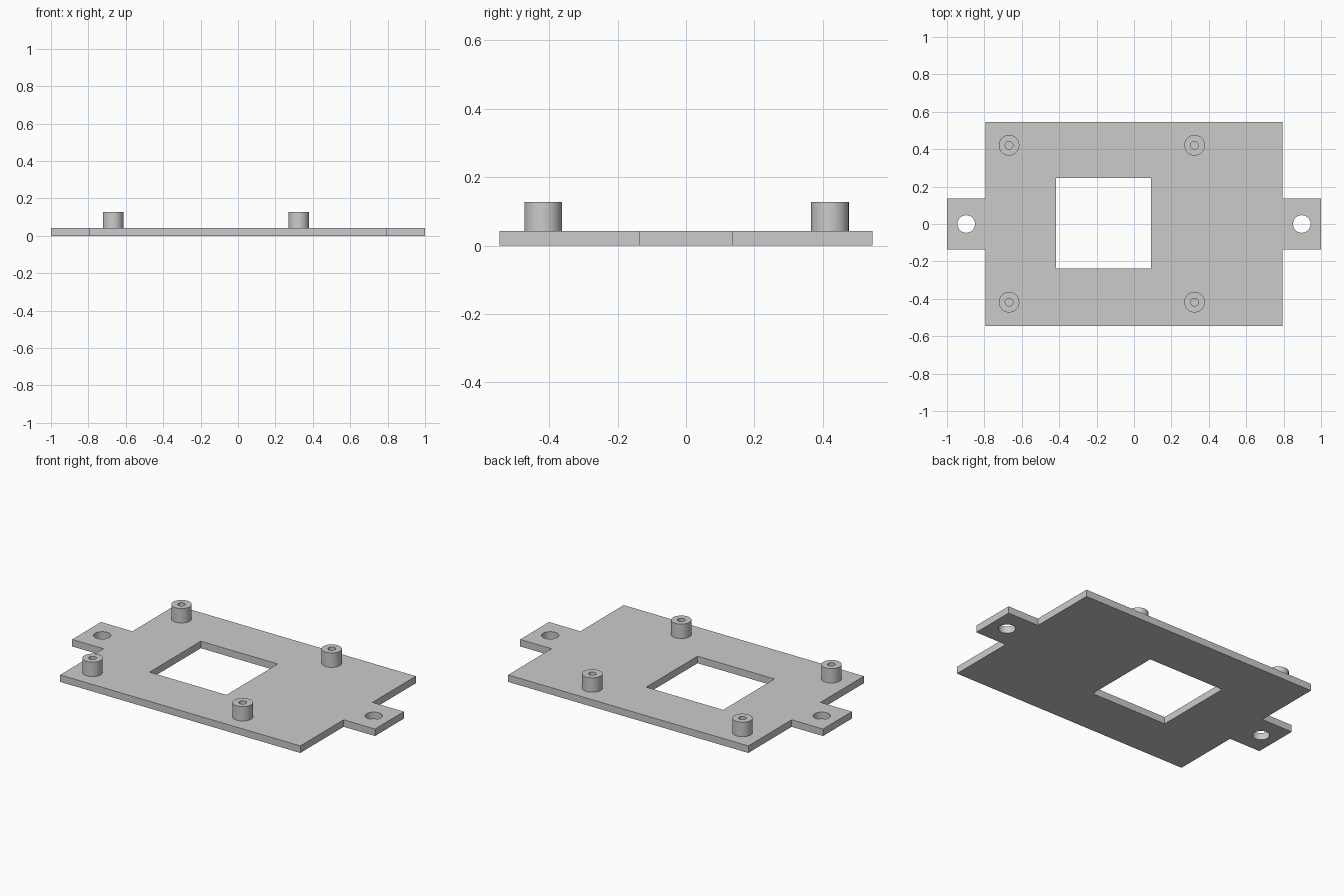
import bpy
import bmesh
from math import tau, radians
from mathutils import Matrix, Vector

cube = bpy.data.objects.get("Cube")
if cube:
    bpy.data.objects.remove(cube, do_unlink=True)

THICK = 0.042      # plate thickness
TOP = 0.128        # standoff top
SEGMENTS = 64

grey = bpy.data.materials.new("plain grey")
grey.use_nodes = True
colour = (0.6, 0.6, 0.6, 1)
grey.diffuse_color = colour
grey.node_tree.nodes["Principled BSDF"].inputs["Base Color"].default_value = colour


def add_object(name, bm):
    bmesh.ops.recalc_face_normals(bm, faces=bm.faces)
    mesh = bpy.data.meshes.new(name)
    bm.to_mesh(mesh)
    bm.free()
    mesh.materials.append(grey)
    obj = bpy.data.objects.new(name, mesh)
    bpy.context.collection.objects.link(obj)
    return obj


def smooth(obj):
    bpy.ops.object.select_all(action="DESELECT")
    obj.select_set(True)
    bpy.context.view_layer.objects.active = obj
    bpy.ops.object.shade_smooth_by_angle(angle=radians(35))


# Plate outline with a mounting tab at each end
px, py, tab = 0.793, 0.545, 0.136
half = [(px, -py), (px, -tab), (1, -tab), (1, tab), (px, tab), (px, py)]
outline = half + [(-x, -y) for x, y in half]
bm = bmesh.new()
face = bm.faces.new([bm.verts.new((x, y, 0)) for x, y in outline])
raised = bmesh.ops.extrude_face_region(bm, geom=[face])["geom"]
bmesh.ops.translate(bm, vec=(0, 0, THICK),
                    verts=[v for v in raised if isinstance(v, bmesh.types.BMVert)])
plate = add_object("base_plate", bm)

# Cutter for the window and both tab holes
bm = bmesh.new()
bmesh.ops.create_cube(bm, size=1, matrix=Matrix.Translation((-0.163, 0.003, 0))
                      @ Matrix.Diagonal((0.508, 0.484, 1, 1)))
for side in (-1, 1):
    bmesh.ops.create_cone(bm, cap_ends=True, segments=SEGMENTS, radius1=0.047,
                          radius2=0.047, depth=1,
                          matrix=Matrix.Translation((side * 0.897, 0, 0)))
cutter = add_object("opening_cutter", bm)
cutter.hide_render = True

cut = plate.modifiers.new("openings", "BOOLEAN")
cut.operation = "DIFFERENCE"
cut.solver = "EXACT"
cut.object = cutter
smooth(plate)
bpy.ops.object.modifier_apply(modifier=cut.name)
bpy.data.objects.remove(cutter, do_unlink=True)

# Hollow standoffs, lathed from a small profile
profile = [(0.055, THICK), (0.055, TOP), (0.021, TOP), (0.021, THICK)]
for end, x in (("right", -0.668), ("left", 0.324)):
    for row, y in (("front", -0.418), ("back", 0.421)):
        bm = bmesh.new()
        verts = [bm.verts.new((r, 0, z)) for r, z in profile]
        edges = [bm.edges.new(pair) for pair in zip(verts, verts[1:] + verts[:1])]
        bmesh.ops.spin(bm, geom=verts + edges, cent=Vector(), axis=(0, 0, 1),
                       angle=tau, steps=SEGMENTS, use_merge=True)
        bmesh.ops.remove_doubles(bm, verts=bm.verts, dist=0.0001)
        standoff = add_object(f"standoff_{row}_{end}", bm)
        standoff.location = (x, y, 0)
        smooth(standoff)
